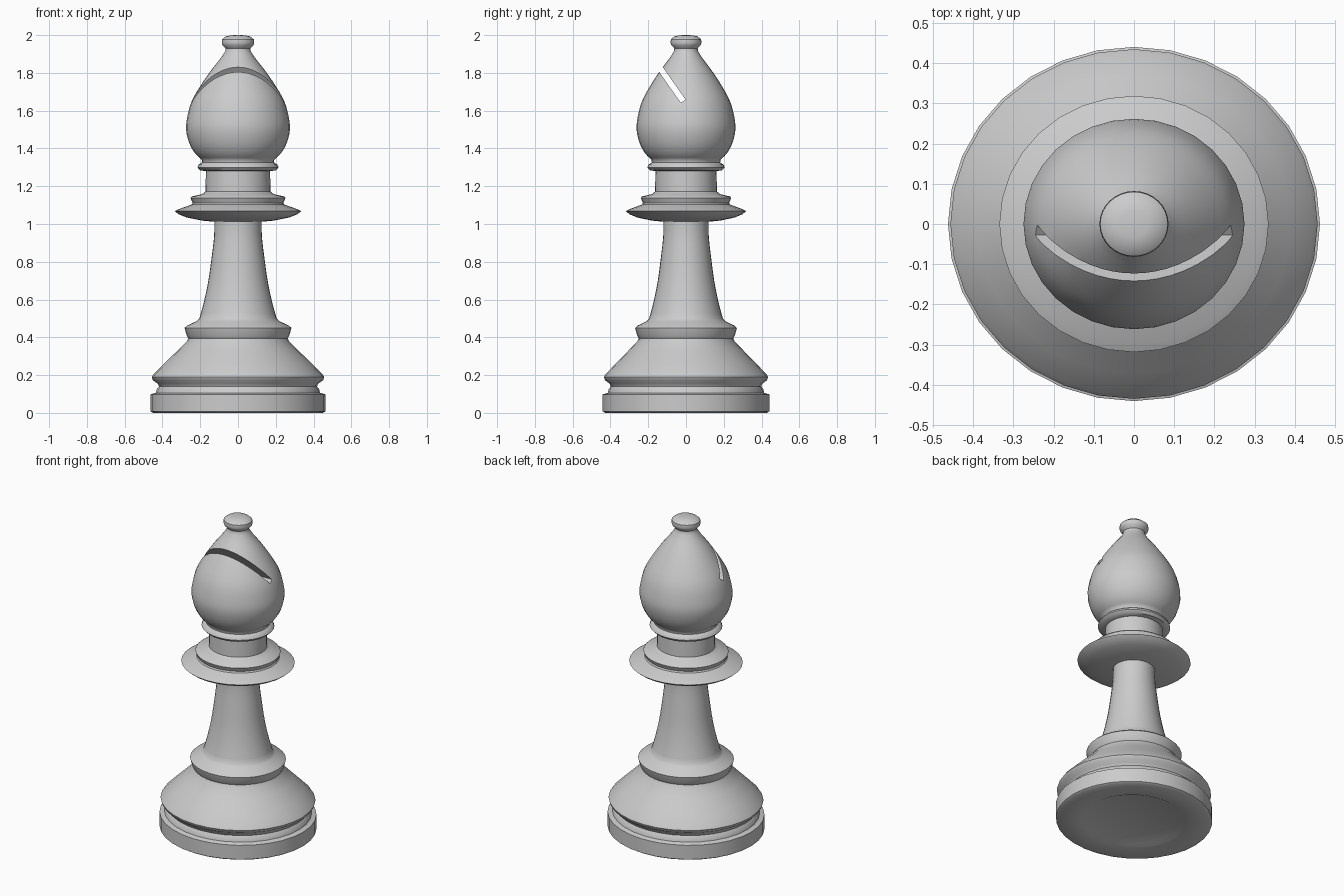
import bpy, bmesh, math
from mathutils import Vector, Matrix

if "Cube" in bpy.data.objects:
    bpy.data.objects.remove(bpy.data.objects["Cube"])

SIDES = 32
Y_SCALE = 0.952  # the turned body is slightly oval


def smooth(points, steps=3):
    """Catmull-Rom curve through the profile points."""
    p = [Vector(q) for q in points]
    p = [2 * p[0] - p[1]] + p + [2 * p[-1] - p[-2]]
    out = []
    for a, b, c, d in zip(p, p[1:], p[2:], p[3:]):
        for i in range(steps):
            t = i / steps
            out.append(0.5 * (2 * b + (c - a) * t + (2 * a - 5 * b + 4 * c - d) * t * t
                              + (3 * b - a - 3 * c + d) * t ** 3))
    return [tuple(q) for q in out] + [tuple(points[-1])]


def finish(name, bm):
    bmesh.ops.recalc_face_normals(bm, faces=bm.faces)
    mesh = bpy.data.meshes.new(name)
    bm.to_mesh(mesh)
    bm.free()
    ob = bpy.data.objects.new(name, mesh)
    bpy.context.collection.objects.link(ob)
    return ob


def lathe(name, profile):
    """Turn (radius, height) points around z; radius 0 closes an end."""
    bm = bmesh.new()
    rings = []
    for r, z in profile:
        n = SIDES if r > 0 else 1
        rings.append([bm.verts.new((r * math.cos(math.tau * i / SIDES),
                                    r * Y_SCALE * math.sin(math.tau * i / SIDES), z))
                      for i in range(n)])
    for a, b in zip(rings, rings[1:]):
        for i in range(SIDES):
            j = (i + 1) % SIDES
            quad = [a[i % len(a)], a[j % len(a)], b[j % len(b)], b[i % len(b)]]
            bm.faces.new(list(dict.fromkeys(quad)))
    return finish(name, bm)


# Profile sections, bottom to top
base = [(0, 0.012), (0.29, 0.012), (0.31, 0.003), (0.45, 0), (0.463, 0.008), (0.463, 0.098),
        (0.435, 0.106), (0.43, 0.125), (0.418, 0.14), (0.425, 0.155), (0.45, 0.172),
        (0.457, 0.19), (0.447, 0.205), (0.39, 0.262), (0.32, 0.33), (0.27, 0.38),
        (0.263, 0.395), (0.272, 0.41), (0.283, 0.45), (0.27, 0.462), (0.22, 0.485)]
stem = smooth([(0.205, 0.5), (0.18, 0.59), (0.157, 0.7), (0.14, 0.82),
               (0.127, 0.93), (0.125, 1.012)])
collar = [(0.19, 1.018), (0.27, 1.034), (0.315, 1.052), (0.335, 1.068), (0.315, 1.078),
          (0.245, 1.103), (0.24, 1.112), (0.252, 1.138), (0.245, 1.146), (0.19, 1.158),
          (0.172, 1.172), (0.17, 1.28), (0.2, 1.284), (0.215, 1.3), (0.209, 1.314),
          (0.19, 1.326)]
head = smooth([(0.192, 1.34), (0.228, 1.375), (0.258, 1.428), (0.275, 1.5), (0.268, 1.57),
               (0.245, 1.65), (0.2, 1.73), (0.145, 1.81), (0.09, 1.88), (0.066, 1.918)])
finial = [(0.065, 1.93), (0.082, 1.947), (0.086, 1.96), (0.084, 1.978),
          (0.065, 1.993), (0.035, 1.999), (0, 2.0)]

body = lathe("turned_body", base + stem + collar + head + finial)

# Slanted cutter for the slot in the head
bm = bmesh.new()
bmesh.ops.create_cube(bm, size=1)
bmesh.ops.scale(bm, vec=(1.0, 0.4, 0.03), verts=bm.verts)
bmesh.ops.translate(bm, vec=(0, -0.2, 0), verts=bm.verts)
cutter = finish("slot_cutter", bm)
cutter.data.transform(Matrix.Translation((0, -0.015, 1.65))
                      @ Matrix.Rotation(-math.radians(55), 4, 'X'))
cutter.hide_render = True
cutter.hide_set(True)

slot = body.modifiers.new("slot", 'BOOLEAN')
slot.operation = 'DIFFERENCE'
slot.solver = 'EXACT'
slot.object = cutter

# Apply the cut, then shade
bpy.context.view_layer.objects.active = body
body.select_set(True)
bpy.ops.object.modifier_apply(modifier=slot.name)
bpy.data.objects.remove(cutter)
bpy.ops.object.shade_smooth_by_angle(angle=math.radians(40))
